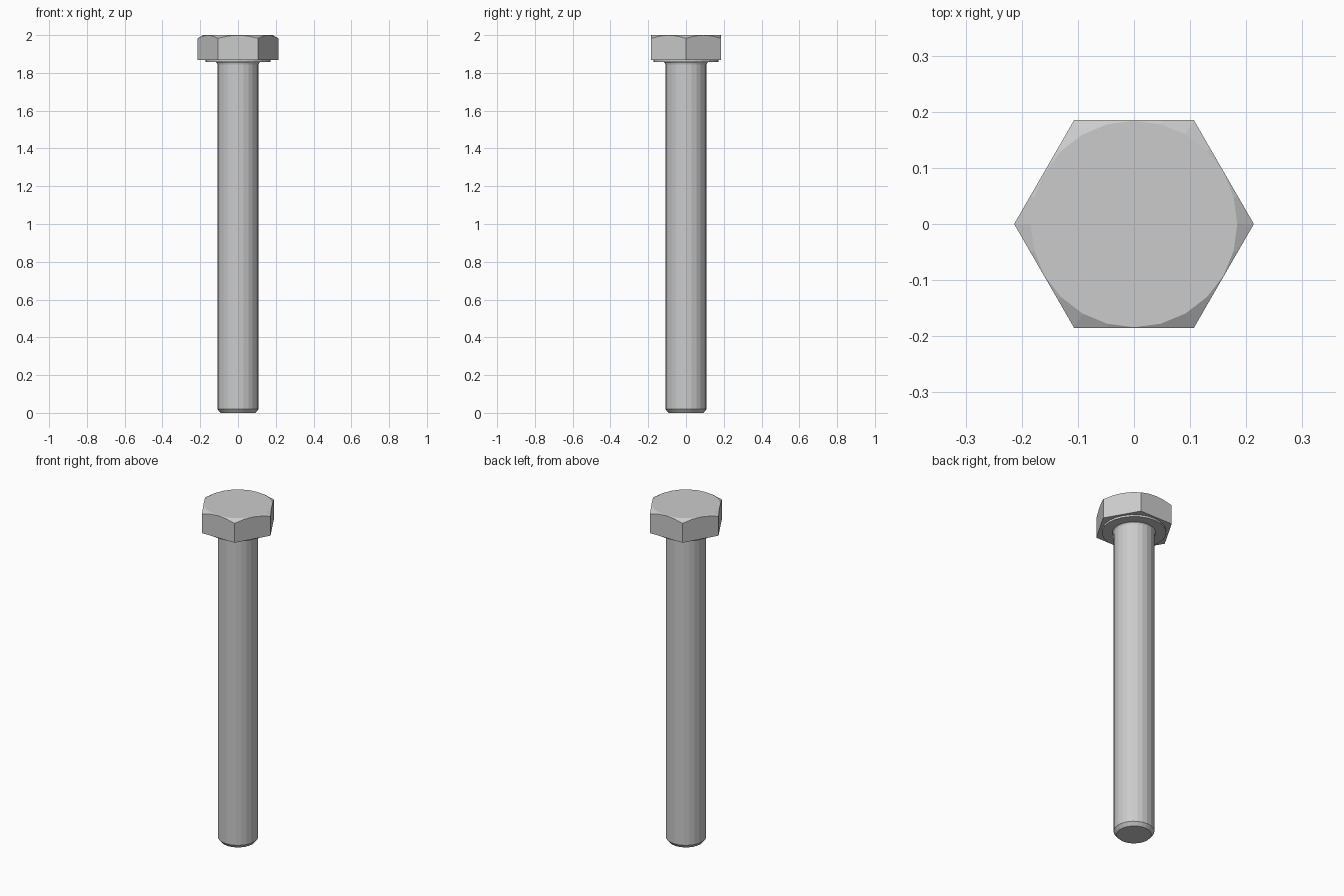
import bpy, bmesh, math

if "Cube" in bpy.data.objects:
    bpy.data.objects.remove(bpy.data.objects["Cube"])

SIDES = 24            # facets around, a multiple of 6 so hex corners land on vertices
FLAT = 0.185          # half the width across the flats


def hex_radius(a):
    # distance to the hexagon outline, corners on the x axis
    return FLAT / math.cos(a % (math.pi / 3) - math.pi / 6)


def circle(r, z):
    return lambda a: (r, z)


def skin(name, rings):
    # joins a stack of rings into one closed solid
    bm = bmesh.new()
    angles = [2 * math.pi * i / SIDES for i in range(SIDES)]
    loops = []
    for ring in rings:
        loop = []
        for a in angles:
            r, z = ring(a)
            loop.append(bm.verts.new((r * math.cos(a), r * math.sin(a), z)))
        loops.append(loop)
    for low, high in zip(loops, loops[1:]):
        for i in range(SIDES):
            j = (i + 1) % SIDES
            bm.faces.new((low[i], low[j], high[j], high[i]))
    bm.faces.new(loops[0][::-1])
    bm.faces.new(loops[-1])
    bmesh.ops.recalc_face_normals(bm, faces=bm.faces)
    mesh = bpy.data.meshes.new(name)
    bm.to_mesh(mesh)
    bm.free()
    obj = bpy.data.objects.new(name, mesh)
    bpy.context.collection.objects.link(obj)
    return obj


skin("hex_bolt", [
    # shank with chamfered tip and small fillet under the head
    circle(0.093, 0.0),
    circle(0.109, 0.02),
    circle(0.109, 1.845),
    circle(0.111, 1.852),
    circle(0.116, 1.857),
    # washer face
    circle(0.172, 1.857),
    circle(0.172, 1.868),
    # hexagonal head, its corners cut by a 30 degree cone
    lambda a: (hex_radius(a), 1.868),
    lambda a: (hex_radius(a), 2.0 - (hex_radius(a) - FLAT + 0.001) * math.tan(math.pi / 6)),
    circle(FLAT - 0.001, 2.0),
])
